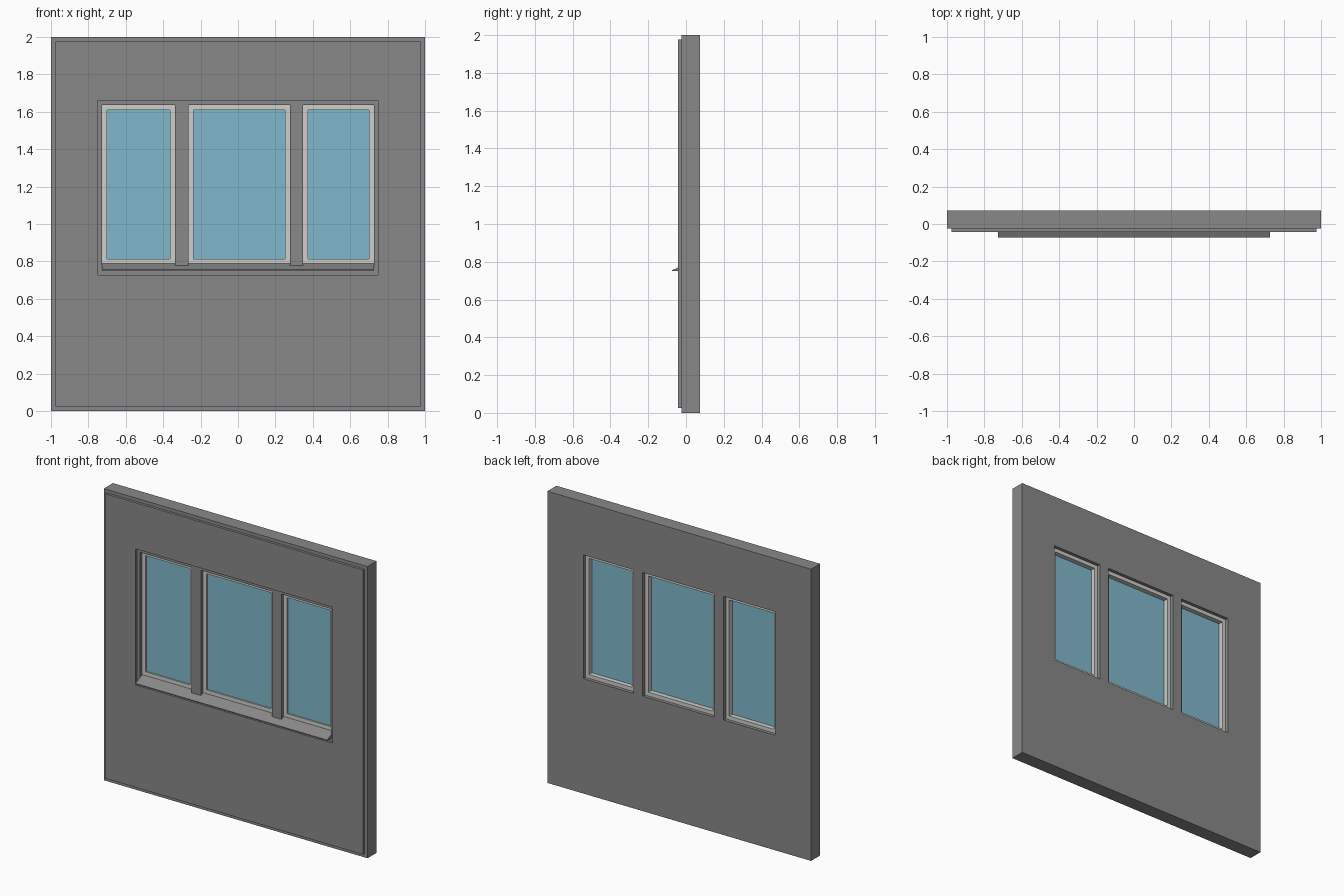
import bpy
import bmesh

cube = bpy.data.objects.get("Cube")
if cube:
    bpy.data.objects.remove(cube, do_unlink=True)


def material(name, rgb):
    m = bpy.data.materials.new(name)
    m.use_nodes = True
    colour = (*rgb, 1.0)
    m.diffuse_color = colour
    m.node_tree.nodes["Principled BSDF"].inputs["Base Color"].default_value = colour
    return m


GREY = material("wall grey", (0.25, 0.25, 0.25))
WHITE = material("frame off white", (0.62, 0.62, 0.60))
BLUE = material("glass blue", (0.22, 0.48, 0.61))


def extrude(name, profile, x0, x1, mat=GREY):
    """Extrude a (y, z) profile along x."""
    bm = bmesh.new()
    face = bm.faces.new([bm.verts.new((x0, y, z)) for y, z in profile])
    moved = bmesh.ops.extrude_face_region(bm, geom=[face])["geom"]
    verts = [v for v in moved if isinstance(v, bmesh.types.BMVert)]
    bmesh.ops.translate(bm, verts=verts, vec=(x1 - x0, 0, 0))
    bmesh.ops.recalc_face_normals(bm, faces=bm.faces)
    mesh = bpy.data.meshes.new(name)
    bm.to_mesh(mesh)
    bm.free()
    mesh.materials.append(mat)
    obj = bpy.data.objects.new(name, mesh)
    bpy.context.collection.objects.link(obj)
    return obj


def box(name, x, y, z, mat=GREY):
    return extrude(name, [(y[0], z[0]), (y[1], z[0]), (y[1], z[1]), (y[0], z[1])], *x, mat)


def cut(obj, cutter):
    """Subtract the cutter, then remove it."""
    cutter.hide_render = True
    mod = obj.modifiers.new("opening", "BOOLEAN")
    mod.operation = "DIFFERENCE"
    mod.solver = "EXACT"
    mod.object = cutter
    bpy.context.view_layer.objects.active = obj
    bpy.ops.object.modifier_apply(modifier=mod.name)
    bpy.data.objects.remove(cutter, do_unlink=True)


WALL_FRONT, WALL_BACK, FRONT = -0.025, 0.073, -0.073
SILL_LOW, SILL_TOP, HEAD = 0.75, 0.788, 1.636
SIDE = 0.727
BAYS = {"right": (-SIDE, -0.337), "middle": (-0.265, 0.277), "left": (0.347, SIDE)}

# Wall core and raised front panel, stepped back around the edges and opening
wall = box("wall", (-1, 1), (WALL_FRONT, WALL_BACK), (0, 2))
panel = box("front_panel", (-0.977, 0.977), (-0.042, WALL_FRONT), (0.025, 1.977))
cut(panel, box("panel_cutter", (-0.748, 0.748), (-0.2, 0.2), (0.727, 1.66)))

# Sloping sill running below all windows
extrude("window_sill", [(FRONT, SILL_LOW), (FRONT, 0.756), (0, SILL_TOP), (0, SILL_LOW)],
        -SIDE, SIDE)

# Openings rebated for the sill, each with a frame and a pane
opening = [(-0.2, SILL_LOW), (0, SILL_LOW), (0, SILL_TOP), (0.2, SILL_TOP),
           (0.2, HEAD), (-0.2, HEAD)]
RIM = 0.026
for side, (x0, x1) in BAYS.items():
    cut(wall, extrude("opening_cutter", opening, x0, x1))
    inner_x = (x0 + RIM, x1 - RIM)
    inner_z = (SILL_TOP + RIM, HEAD - RIM)
    frame = box(side + "_window_frame", (x0, x1), (0, 0.05), (SILL_TOP, HEAD), WHITE)
    cut(frame, box("frame_cutter", inner_x, (-0.2, 0.2), inner_z))
    box(side + "_window_glass", inner_x, (0.009, 0.017), inner_z, BLUE)
